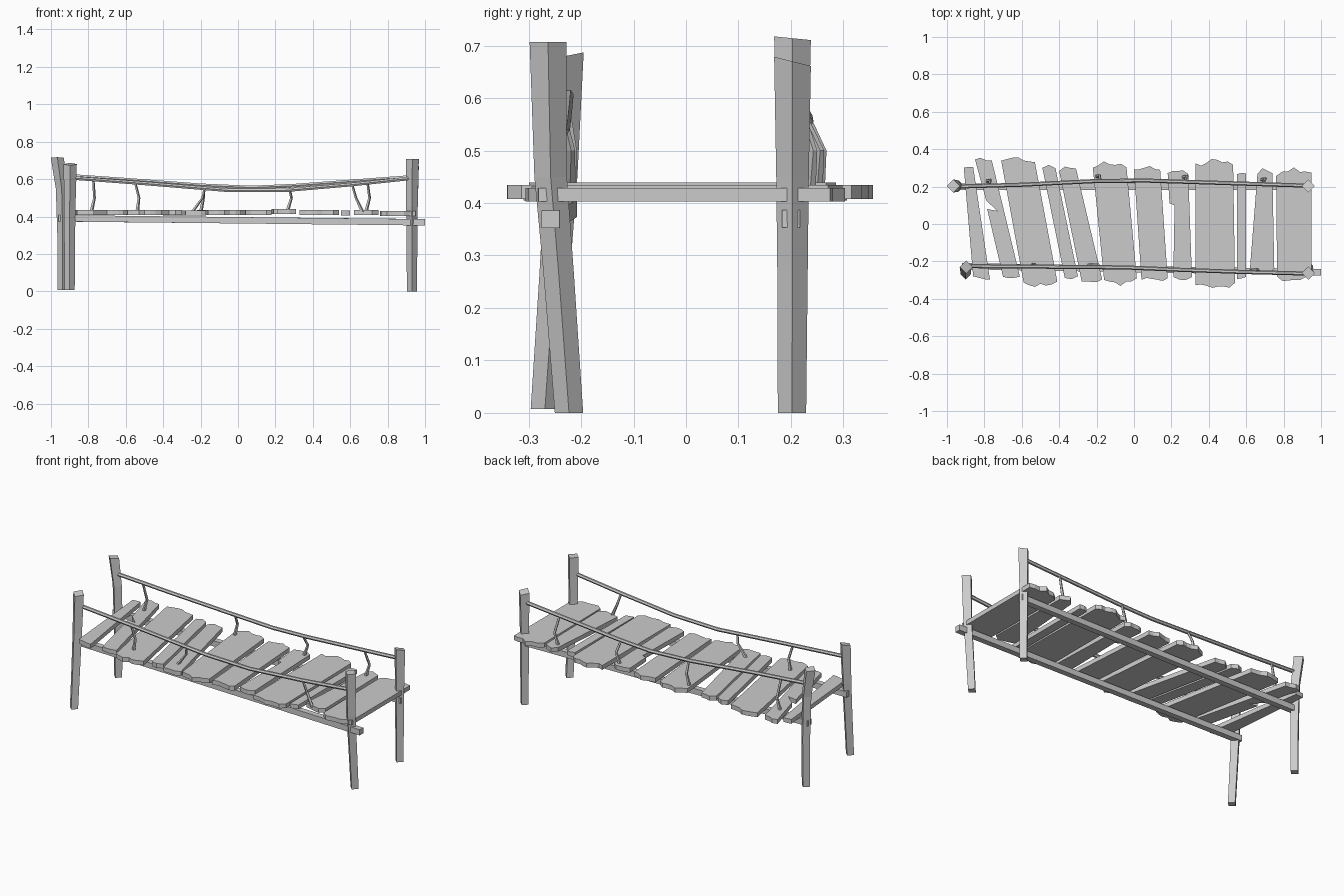
import bpy, bmesh, math, random

random.seed(4)
cube = bpy.data.objects.get("Cube")
if cube:
    bpy.data.objects.remove(cube)

wood = bpy.data.materials.new("weathered_grey")
wood.use_nodes = True
GREY = (0.6, 0.6, 0.6, 1)
wood.diffuse_color = GREY
wood.node_tree.nodes["Principled BSDF"].inputs["Base Color"].default_value = GREY


def finish(name, bm, smooth=False):
    bmesh.ops.recalc_face_normals(bm, faces=bm.faces)
    if smooth:
        # round off the sides but keep the end caps crisp
        for f in bm.faces:
            f.smooth = True
        caps = [f for f in bm.faces if f.tag]
        for f in caps:
            f.smooth = False
            for e in f.edges:
                e.smooth = False
    mesh = bpy.data.meshes.new(name)
    bm.to_mesh(mesh)
    bm.free()
    mesh.materials.append(wood)
    obj = bpy.data.objects.new(name, mesh)
    bpy.context.collection.objects.link(obj)
    return obj


def sweep(name, path, radii, axis, sides=4, turn=0.0, slant=0.0, smooth=False):
    """Join rings along a path; rings lie square to the given axis."""
    bm = bmesh.new()
    rings = []
    for i, ((x, y, z), r) in enumerate(zip(path, radii)):
        ring = []
        for k in range(sides):
            a = turn + math.tau * k / sides
            u, v = r * math.cos(a), r * math.sin(a)
            tip = slant * v if i == len(path) - 1 else 0
            co = (x + u, y + v, z + tip) if axis == "z" else (x, y + u, z + v)
            ring.append(bm.verts.new(co))
        rings.append(ring)
    for low, high in zip(rings, rings[1:]):
        for k in range(sides):
            n = (k + 1) % sides
            bm.faces.new((low[k], low[n], high[n], high[k]))
    for ring in (rings[0], rings[-1]):
        bm.faces.new(ring).tag = True
    return finish(name, bm, smooth)


# Corner posts: leaning, flared at the top
POST_R = (0.027, 0.029, 0.031, 0.035)
posts = {
    "post_front_left": ([(.93, -.223, 0), (.93, -.243, .27), (.93, -.258, .45), (.932, -.263, .707)], 0),
    "post_back_left": ([(.93, .202, 0), (.93, .203, .27), (.93, .203, .45), (.932, .203, .67)], -.25),
    "post_front_right": ([(-.9, -.269, .007), (-.9, -.25, .27), (-.9, -.238, .45), (-.897, -.23, .68)], .2),
    "post_back_right": ([(-.937, .202, .007), (-.937, .203, .3), (-.943, .203, .55), (-.966, .203, .714)], -.1),
}
for name, (path, slant) in posts.items():
    sweep(name, path, POST_R, "z", slant=slant, smooth=True)

# Long beams under the deck
SQ = math.pi / 4
sweep("beam_front", [(-.92, -.225, .39), (1, -.258, .369)], (.024, .024), "x", turn=SQ)
sweep("beam_back", [(-.96, .2, .39), (.95, .2, .37)], (.024, .024), "x", turn=SQ)

# Sagging hand rails
rails = {
    "rail_back": [(-.96, .2, .622), (-.6, .21, .597), (-.2, .23, .567), (.07, .232, .555),
                  (.3, .225, .565), (.93, .205, .612)],
    "rail_front": [(-.91, -.225, .608), (-.5, -.228, .577), (-.05, -.232, .54), (.25, -.245, .54),
                   (.6, -.257, .57), (.93, -.265, .605)],
}
for name, path in rails.items():
    sweep(name, path, [.011] * len(path), "x", sides=6)

# Crooked sticks holding up the rails: top x, middle x, foot x, rail side
sticks = [(-.775, -.768, -.785, 1), (-.18, -.185, -.2, 1), (.272, .285, .262, 1), (.69, .703, .683, 1),
          (-.55, -.53, -.54, -1), (-.178, -.19, -.245, -1), (.61, .63, .665, -1)]
for i, (top, mid, foot, side) in enumerate(sticks):
    path = rails["rail_back" if side > 0 else "rail_front"]
    for a, b in zip(path, path[1:]):
        if a[0] <= top <= b[0]:
            t = (top - a[0]) / (b[0] - a[0])
            y, z = a[1] + t * (b[1] - a[1]), a[2] + t * (b[2] - a[2])
    out = .03 if side > 0 else .012
    sweep(f"rail_stick_{i + 1}", [(foot, y + out * .8, .425), (mid, y + out, .5), (top, y, z)],
          (.011, .008, .007), "z", sides=5)

# Deck planks: back end x0 x1 y, front end x0 x1 y, underside height
planks = [
    (-.91, -.86, .31, -.86, -.77, -.29, .408),
    (-.85, -.76, .34, -.70, -.61, -.29, .408),
    (-.71, -.53, .33, -.59, -.41, -.31, .408),
    (-.49, -.42, .31, -.37, -.30, -.28, .408),
    (-.40, -.31, .29, -.28, -.17, -.30, .405),
    (-.22, -.04, .31, -.16, .015, -.30, .408),
    (0, .14, .29, .04, .18, -.29, .408),
    (.18, .29, .28, .21, .31, -.28, .413),
    (.33, .53, .315, .33, .54, -.32, .408),
    (.55, .60, .28, .55, .60, -.29, .405),
    (.66, .74, .28, .62, .75, -.25, .408),
    (.76, .95, .27, .765, .95, -.285, .403),
]
THICK = .026


def broken_end(x0, x1, y, out):
    """Splintered plank end, bulging on wide boards."""
    width = x1 - x0
    n = max(2, round(width / .03))
    pts = []
    for k in range(n + 1):
        t = k / n
        bulge = .12 * width * math.sin(math.pi * t)
        pts.append((x0 + width * t, y + out * (bulge + random.uniform(-.014, .01))))
    return pts


for i, (bx0, bx1, by, fx0, fx1, fy, z) in enumerate(planks):
    outline = broken_end(bx0, bx1, by, 1) + broken_end(fx0, fx1, fy, -1)[::-1]
    if i == 1:
        # split running into the second board
        outline += [(-.785, .08), (-.73, .07), (-.79, .125)]
    if i == 7:
        # chipped edge
        outline += [(.217, .1), (.19, .11)]
    bm = bmesh.new()
    face = bm.faces.new([bm.verts.new((x, y, z)) for x, y in outline])
    up = bmesh.ops.extrude_face_region(bm, geom=[face])["geom"]
    bmesh.ops.translate(bm, vec=(0, 0, THICK), verts=[g for g in up if isinstance(g, bmesh.types.BMVert)])
    finish(f"deck_plank_{i + 1}", bm)
